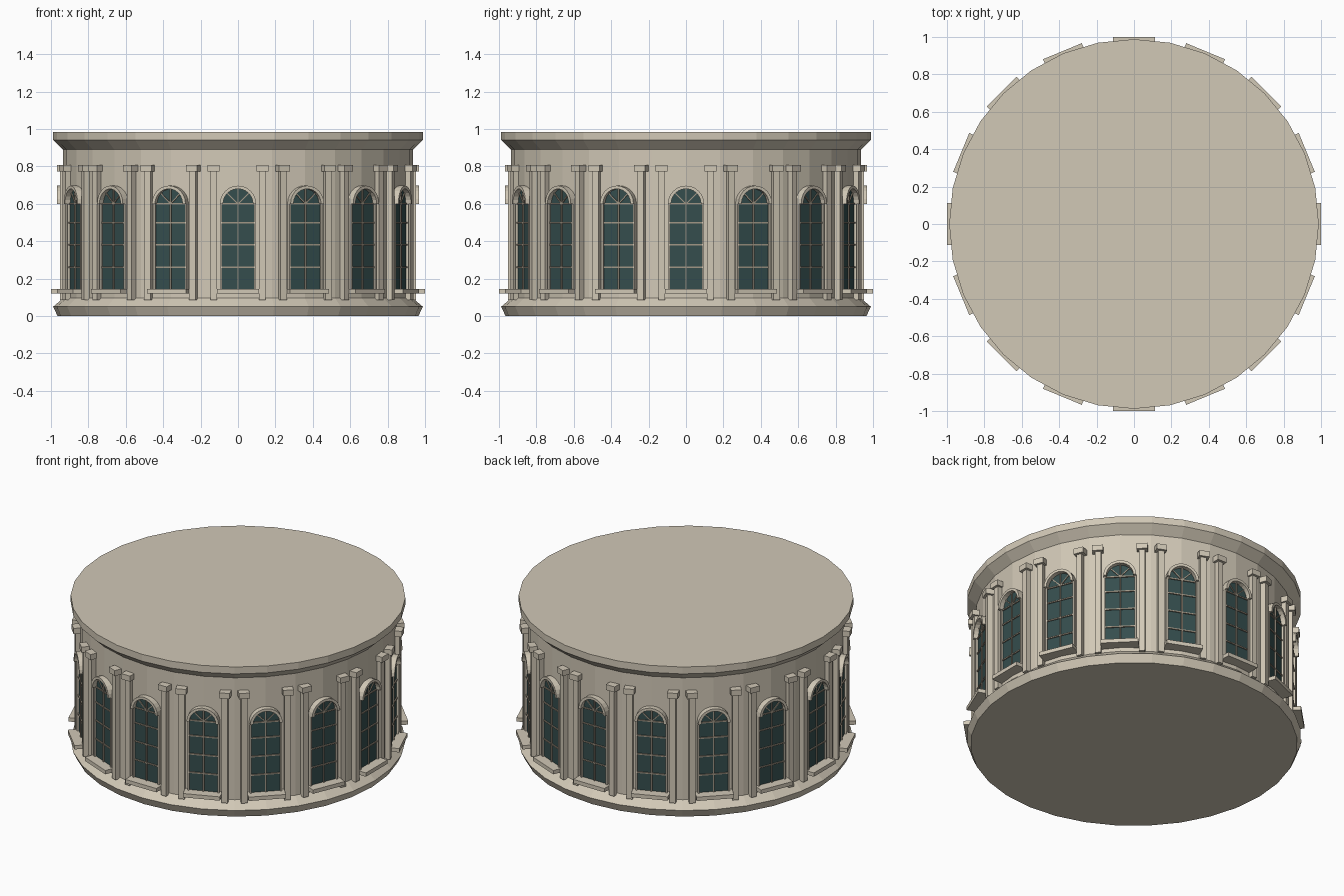
import bpy, bmesh, math
from mathutils import Matrix, Vector

cube = bpy.data.objects.get("Cube")
if cube:
    bpy.data.objects.remove(cube, do_unlink=True)

SIDES, BAYS = 32, 16
SPRING = 0.60          # height where the window arches start


def material(name, rgb):
    m = bpy.data.materials.new(name)
    m.use_nodes = True
    m.diffuse_color = (*rgb, 1)
    m.node_tree.nodes["Principled BSDF"].inputs["Base Color"].default_value = (*rgb, 1)
    return m


stone = material("warm stone", (0.64, 0.58, 0.47))
glass = material("dark teal glass", (0.035, 0.075, 0.075))
bar_paint = material("taupe glazing bars", (0.36, 0.31, 0.24))


def finish(bm, name, mat):
    bmesh.ops.recalc_face_normals(bm, faces=bm.faces)
    me = bpy.data.meshes.new(name)
    bm.to_mesh(me)
    bm.free()
    me.materials.append(mat)
    ob = bpy.data.objects.new(name, me)
    bpy.context.collection.objects.link(ob)
    return ob


def lathe(name, profile):
    """Closed faceted solid turned round z from (radius, height) points."""
    bm = bmesh.new()
    rings = []
    for r, z in profile:
        rings.append([bm.verts.new((r * math.cos(a), r * math.sin(a), z))
                      for a in (math.tau * i / SIDES for i in range(SIDES))])
    for low, high in zip(rings, rings[1:]):
        for i in range(SIDES):
            j = (i + 1) % SIDES
            bm.faces.new((low[i], low[j], high[j], high[i]))
    bm.faces.new(rings[0])
    bm.faces.new(rings[-1])
    return finish(bm, name, stone)


def box(bm, x, z, d, roll=0):
    """Box from ranges along x, z and distance d outwards; roll turns it in the wall plane."""
    size = Vector((x[1] - x[0], d[1] - d[0], z[1] - z[0]))
    mid = Vector((sum(x) / 2, -sum(d) / 2, sum(z) / 2))
    mat = Matrix.Translation(mid) @ Matrix.Rotation(roll, 4, 'Y') @ Matrix.Diagonal((*size, 1))
    bmesh.ops.create_cube(bm, size=1, matrix=mat)


def arch(radius, foot, steps=12):
    """Outline of an arched opening from right foot over the top to left foot."""
    pts = [(radius * math.cos(math.pi * i / steps), SPRING + radius * math.sin(math.pi * i / steps))
           for i in range(steps + 1)]
    return pts if foot is None else [(radius, foot)] + pts + [(-radius, foot)]


def arch_band(bm, inner, outer, foot, d):
    """Solid band between two arched outlines."""
    sections = []
    for (xi, zi), (xo, zo) in zip(arch(inner, foot), arch(outer, foot)):
        sections.append([bm.verts.new(p) for p in ((xi, -d[0], zi), (xo, -d[0], zo),
                                                   (xo, -d[1], zo), (xi, -d[1], zi))])
    for a, b in zip(sections, sections[1:]):
        for k in range(4):
            bm.faces.new((a[k], a[k - 1], b[k - 1], b[k]))
    bm.faces.new(sections[0])
    bm.faces.new(sections[-1])


def ring_of(name, mat, build):
    """Repeat one bay's part around the drum."""
    bm = bmesh.new()
    build(bm)
    source = bm.verts[:] + bm.edges[:] + bm.faces[:]
    for i in range(1, BAYS):
        copy = bmesh.ops.duplicate(bm, geom=source)["geom"]
        bmesh.ops.rotate(bm, verts=[g for g in copy if isinstance(g, bmesh.types.BMVert)],
                         cent=(0, 0, 0), matrix=Matrix.Rotation(math.tau * i / BAYS, 3, 'Z'))
    return finish(bm, name, mat)


# Drum with flared base and cornice
lathe("base_moulding", [(0.965, 0), (0.988, 0.05), (0.93, 0.1)])
lathe("drum_wall", [(0.935, 0.08), (0.935, 0.9)])
lathe("cornice", [(0.93, 0.885), (0.988, 0.94), (0.988, 0.985)])


# Paired pilasters with block capitals
def pilasters(bm):
    for s in (-1, 1):
        box(bm, (s * 0.13 - 0.018, s * 0.13 + 0.018), (0.085, 0.78), (0.89, 0.953))


def capitals(bm):
    for s in (-1, 1):
        box(bm, (s * 0.132 - 0.032, s * 0.132 + 0.032), (0.772, 0.808), (0.89, 0.968))


ring_of("pilaster_shafts", stone, pilasters)
ring_of("pilaster_capitals", stone, capitals)


# Windows
def panes(bm):
    outline = arch(0.09, 0.14)
    front = [bm.verts.new((x, -0.938, z)) for x, z in outline]
    back = [bm.verts.new((x, -0.93, z)) for x, z in outline]
    bm.faces.new(front)
    bm.faces.new(back)
    for i in range(len(front)):
        bm.faces.new((front[i - 1], front[i], back[i], back[i - 1]))


def glazing_bars(bm):
    box(bm, (-0.004, 0.004), (0.145, 0.685), (0.932, 0.946))
    for z in (0.26, 0.38, 0.5, SPRING):
        box(bm, (-0.087, 0.087), (z - 0.004, z + 0.004), (0.932, 0.945))
    for s in (-1, 1):
        c = s * 0.03
        box(bm, (c - 0.003, c + 0.003), (SPRING - 0.012, SPRING + 0.072), (0.932, 0.944), s * math.pi / 4)


ring_of("window_panes", glass, panes)
ring_of("glazing_bars", bar_paint, glazing_bars)
ring_of("window_frames", stone, lambda bm: arch_band(bm, 0.086, 0.096, 0.14, (0.92, 0.95)))
ring_of("arch_hoods", stone, lambda bm: arch_band(bm, 0.08, 0.097, None, (0.92, 0.968)))
ring_of("window_sills", stone, lambda bm: box(bm, (-0.112, 0.112), (0.12, 0.145), (0.9, 1.0)))
